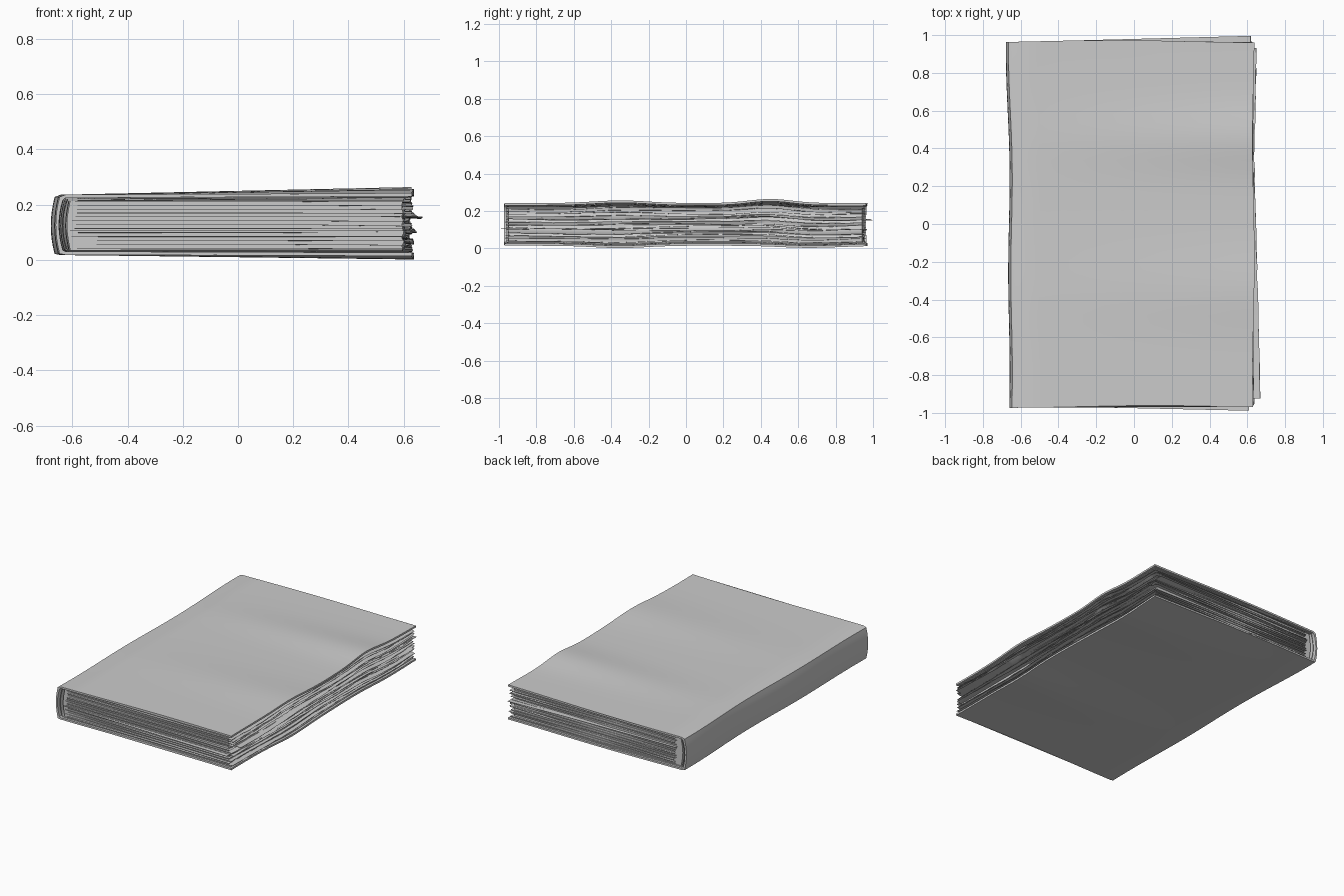
import bpy, math, random

if "Cube" in bpy.data.objects:
    bpy.data.objects.remove(bpy.data.objects["Cube"])
random.seed(7)

def bump(y, c, w):
    return math.exp(-((y - c) / w) ** 2)

def lift(x, y, z):
    # warp of the book: grows towards the open edge, blends bottom to top
    t = min(max(z / 0.235, 0), 1)
    k = min(max((x + 0.65) / 1.28, 0), 1)
    top = 0.014 * bump(y, -0.35, 0.2) + 0.022 * bump(y, 0.45, 0.16)
    bot = -0.014 * bump(y, -0.35, 0.2) - 0.012 * bump(y, 0.65, 0.25)
    return k * (top * t + bot * (1 - t)) + 0.003 * math.sin(5 * y + 1) * (1 - abs(2 * t - 1))

def side(x, y):
    # wobbly left and right edges
    if x < 0:
        return -0.014 * bump(y, 1.0, 0.4) + 0.004 * math.sin(6 * y)
    return 0.005 * math.sin(5 * y + 2.5) * (x / 0.63)

def make(name, verts, faces, smooth=True):
    me = bpy.data.meshes.new(name)
    me.from_pydata(verts, [], faces)
    ob = bpy.data.objects.new(name, me)
    bpy.context.collection.objects.link(ob)
    if smooth:
        bpy.context.view_layer.objects.active = ob
        ob.select_set(True)
        bpy.ops.object.shade_smooth_by_angle(angle=math.radians(35))
        ob.select_set(False)
    return ob

def sweep(name, profile, half, steps=40):
    # closed xz profile carried along y, warped, with capped ends
    n, v, f = len(profile), [], []
    for j in range(steps + 1):
        s = 2 * j / steps - 1
        for x, z in profile:
            y = s * (half + 0.006 * math.sin(4 * x + 2 * s))
            v.append((x + side(x, y), y, z + lift(x, y, z)))
    for j in range(steps):
        for i in range(n):
            a, b = j * n + i, j * n + (i + 1) % n
            f.append((a, b, b + n, a + n))
    f += [tuple(reversed(range(n))), tuple(range(steps * n, (steps + 1) * n))]
    return make(name, v, f)

def wrap(inset):
    # U-shaped path: bottom board, rounded spine, top board
    lo, hi = 0.014 + inset, 0.236 - inset
    xs = [0.633 - 1.26 * i / 10 for i in range(11)]
    path = [(x, lo + 0.004 * (0.63 - x) / 1.26) for x in xs]
    for i in range(9):
        a = -1 + i / 4
        path.append((-0.662 + inset + 0.014 * a * a, 0.125 + a * (0.103 - inset)))
    return path + [(x, hi + 0.006 * (x + 0.63) / 1.26) for x in reversed(xs)]

# Cover with spine
sweep("cover", wrap(0) + wrap(0.012)[::-1], 0.967)

# Endpaper lining inside the spine and boards
lining = [(x - 0.012 if x > 0 else x + 0.008, z) for x, z in wrap(0.014) + wrap(0.017)[::-1]]
sweep("lining", lining, 0.955)

# Page block with slightly uneven gatherings on the fore edge
N = 12
left = [(-0.61 - 0.012 * math.sin(math.pi * i / N), 0.215 - 0.18 * i / N) for i in range(N + 1)]
right = [(0.604 + random.uniform(-0.008, 0.006), 0.035 + 0.18 * i / N) for i in range(N + 1)]
bottom = [(-0.61 + 1.21 * i / 8, 0.035) for i in range(1, 8)]
top = [(0.60 - 1.21 * i / 8, 0.215) for i in range(1, 8)]
sweep("page_block", left + bottom + right + top, 0.948)

def sheet(name, z, angle, dx, dy):
    # thin loose page, turned a little, with curling fore edge
    nx, ny, v, f = 12, 30, [], []
    curl, ph = random.uniform(-0.008, 0.008), random.uniform(0, 6)
    c, s = math.cos(angle), math.sin(angle)
    for h in (0, 0.002):
        for j in range(ny + 1):
            for i in range(nx + 1):
                x0, y0 = -0.595 + 1.215 * i / nx, -0.96 + 1.92 * j / ny
                x, y = c * x0 - s * y0 + dx, s * x0 + c * y0 + dy
                k = max(0, (x0 - 0.2) / 0.42)
                zz = z + h + lift(x, y, z) + curl * k * math.sin(4 * y + ph)
                v.append((x + random.uniform(-0.003, 0.003) * (i == nx), y, zz))
    w, m = nx + 1, (nx + 1) * (ny + 1)
    for j in range(ny):
        for i in range(nx):
            a = j * w + i
            f += [(a, a + w, a + w + 1, a + 1), (a + m, a + m + 1, a + m + w + 1, a + m + w)]
    rim = (list(range(w)) + [j * w + nx for j in range(1, ny + 1)]
           + [ny * w + i for i in range(nx - 1, -1, -1)] + [j * w for j in range(ny - 1, 0, -1)])
    for a, b in zip(rim, rim[1:] + rim[:1]):
        f.append((a, b, b + m, a + m))
    make(name, v, f)

# Loose pages sticking out of the block
sheet("loose_page_turned_left", 0.155, 0.026, 0.024, 0.02)
sheet("loose_page_turned_right", 0.105, -0.022, 0.008, -0.015)
for i in range(13):
    sheet(f"page_{i + 1}", 0.04 + 0.0142 * i, random.uniform(-0.011, 0.011),
          random.uniform(-0.004, 0.012), random.uniform(-0.004, 0.004))
